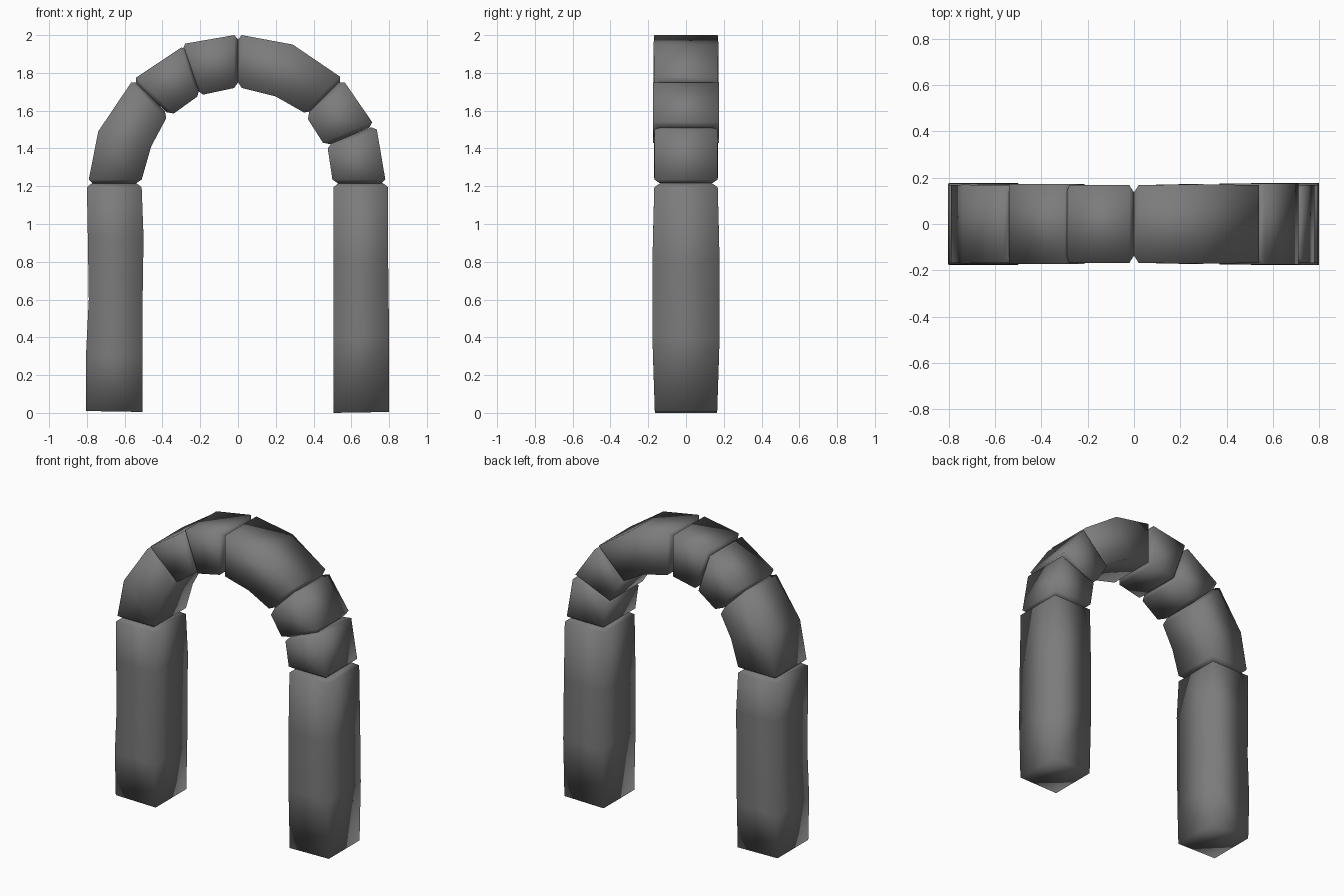
import bpy
import bmesh
from mathutils import Vector

cube = bpy.data.objects.get("Cube")
if cube:
    bpy.data.objects.remove(cube, do_unlink=True)

# Dark grey stone
stone = bpy.data.materials.new("grey_stone")
stone.use_nodes = True
stone_colour = (0.2, 0.2, 0.2, 1)
stone.diffuse_color = stone_colour
shader = stone.node_tree.nodes["Principled BSDF"]
shader.inputs["Base Color"].default_value = stone_colour
shader.inputs["Roughness"].default_value = 0.9


def section(outer, inner, depth):
    """Four corners of a stone: outer and inner edge, front and back."""
    (ox, oz), (ix, iz) = outer, inner
    return [Vector((ox, -depth, oz)), Vector((ox, depth, oz)),
            Vector((ix, depth, iz)), Vector((ix, -depth, iz))]


def centre(ring):
    return sum(ring, Vector()) / len(ring)


def neck(end, beside, length=0.022, shrink=0.8):
    """Narrowed ring just beyond the end of a stone, forming the joint groove."""
    mid = centre(end)
    step = (mid - centre(beside)).normalized() * length
    return [mid + (corner - mid) * shrink + step for corner in end]


def build_stone(name, sections, neck_start=True):
    rings = [section(*s) for s in sections]
    first, last = neck(rings[0], rings[1]), neck(rings[-1], rings[-2])
    rings = ([first] if neck_start else []) + rings + [last]
    bm = bmesh.new()
    loops = [[bm.verts.new(p) for p in ring] for ring in rings]
    for low, high in zip(loops, loops[1:]):
        for i in range(4):
            j = (i + 1) % 4
            bm.faces.new((low[i], low[j], high[j], high[i]))
    bm.faces.new(loops[0])
    bm.faces.new(loops[-1])
    bmesh.ops.recalc_face_normals(bm, faces=bm.faces)
    for face in bm.faces:
        face.smooth = True
    mesh = bpy.data.meshes.new(name)
    bm.to_mesh(mesh)
    bm.free()
    mesh.materials.append(stone)
    bpy.context.collection.objects.link(bpy.data.objects.new(name, mesh))


# Upright pillars, slightly uneven
build_stone("right_pillar", [
    ((-.805, .01), (-.505, .005), .165),
    ((-.805, .3), (-.505, .3), .175),
    ((-.79, .6), (-.505, .6), .178),
    ((-.795, .93), (-.5, .93), .175),
    ((-.8, 1.195), (-.51, 1.195), .168)], neck_start=False)
build_stone("left_pillar", [
    ((.8, .005), (.505, 0), .165),
    ((.8, .4), (.505, .4), .178),
    ((.795, .8), (.505, .8), .178),
    ((.795, 1.195), (.505, 1.195), .168)], neck_start=False)

# Curved stones on the right side, springing up to the crown
build_stone("right_lower_arch_stone", [
    ((-.79, 1.235), (-.51, 1.235), .168),
    ((-.74, 1.49), (-.46, 1.41), .17),
    ((-.565, 1.75), (-.38, 1.56), .168)])
build_stone("right_middle_arch_stone", [
    ((-.54, 1.775), (-.34, 1.585), .172),
    ((-.3, 1.935), (-.215, 1.675), .172)])
build_stone("right_upper_arch_stone", [
    ((-.28, 1.955), (-.185, 1.685), .168),
    ((-.02, 2), (-.02, 1.72), .168)])

# Curved stones on the left side, from the crown down
build_stone("left_upper_arch_stone", [
    ((.02, 2), (.02, 1.72), .168),
    ((.29, 1.95), (.2, 1.675), .172),
    ((.54, 1.78), (.35, 1.59), .168)])
build_stone("left_middle_arch_stone", [
    ((.565, 1.75), (.37, 1.555), .175),
    ((.71, 1.54), (.45, 1.43), .175)])
build_stone("left_lower_arch_stone", [
    ((.735, 1.5), (.475, 1.4), .168),
    ((.78, 1.235), (.5, 1.235), .168)])
